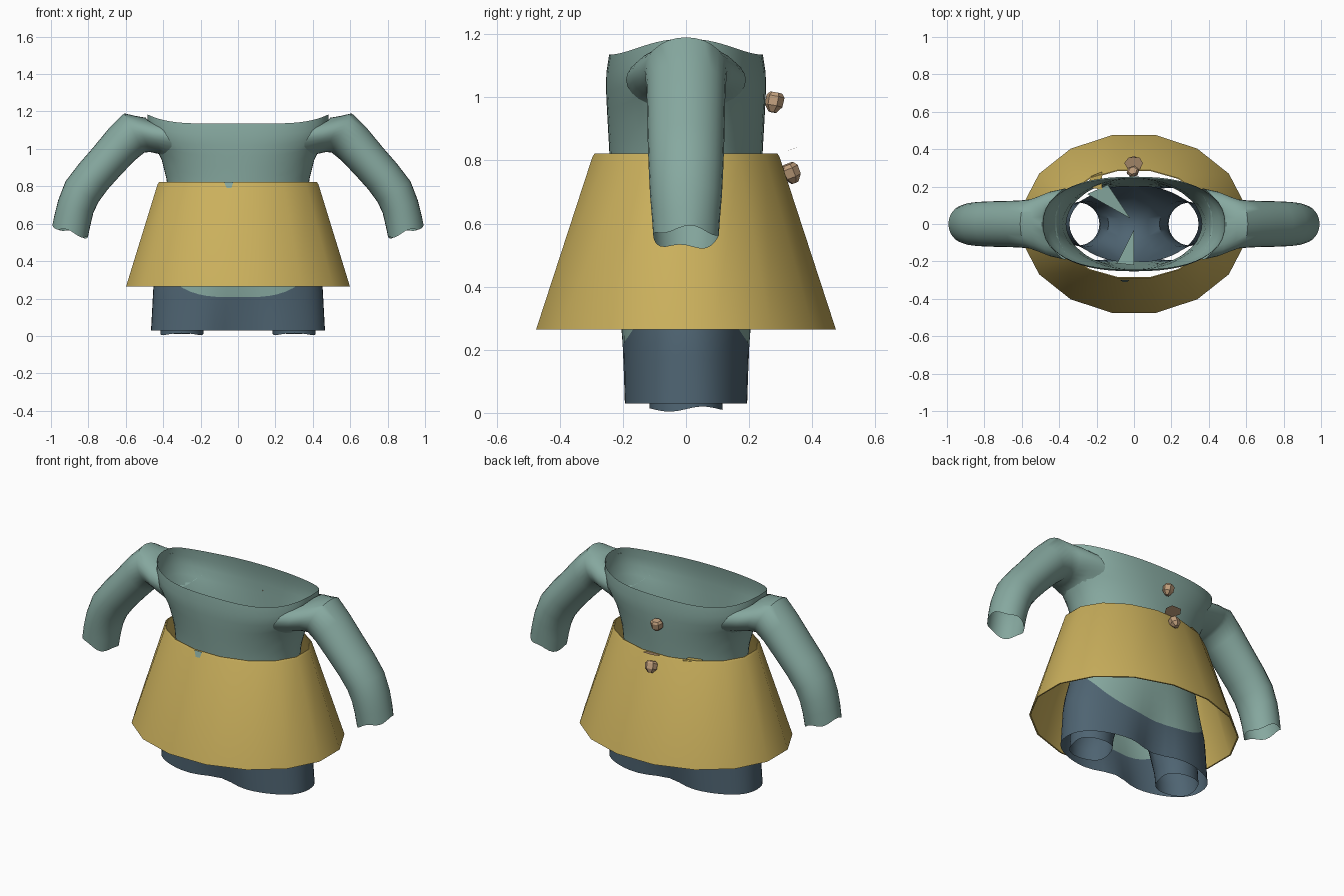
import bpy, bmesh, math
from mathutils import Vector

if "Cube" in bpy.data.objects:
    bpy.data.objects.remove(bpy.data.objects["Cube"])


def material(name, rgb):
    m = bpy.data.materials.new(name)
    m.diffuse_color = (*rgb, 1)
    m.use_nodes = True
    m.node_tree.nodes["Principled BSDF"].inputs["Base Color"].default_value = m.diffuse_color
    return m


TEAL = material("teal cloth", (0.24, 0.395, 0.35))
BLUE = material("dark blue cloth", (0.077, 0.127, 0.168))
GOLD = material("gold cloth", (0.595, 0.435, 0.108))
TAN = material("tan wood", (0.52, 0.34, 0.20))


def make(name, verts, faces, mats, smooth=True):
    me = bpy.data.meshes.new(name)
    me.from_pydata(verts, [], faces)
    for m in mats:
        me.materials.append(m)
    ob = bpy.data.objects.new(name, me)
    bpy.context.collection.objects.link(ob)
    bpy.context.view_layer.objects.active = ob
    ob.select_set(True)
    if smooth:
        bpy.ops.object.shade_smooth_by_angle(angle=math.radians(45))
    ob.select_set(False)
    return ob


def loft(name, rings, mats):
    """Open tube through closed rings of equal length."""
    n = len(rings[0])
    verts = [p for r in rings for p in r]
    faces = [(i * n + j, i * n + (j + 1) % n, (i + 1) * n + (j + 1) % n, (i + 1) * n + j)
             for i in range(len(rings) - 1) for j in range(n)]
    return make(name, verts, faces, mats)


def mirror_x(ob):
    ob.modifiers.new("mirror", 'MIRROR').use_axis[0] = True


def lerp_table(table, z):
    for a, b in zip(table, table[1:]):
        if z <= b[0]:
            t = max(0, (z - a[0]) / (b[0] - a[0]))
            return [u + (v - u) * t for u, v in zip(a[1:], b[1:])]
    return table[-1][1:]


# Tunic: height, half width, half depth, squareness, front dent
SHAPE = [(0.03, 0.465, 0.212, 0.85, 0.28), (0.27, 0.452, 0.218, 0.92, 0.08),
         (0.45, 0.40, 0.225, 0.95, 0.02), (0.62, 0.36, 0.235, 1, 0),
         (0.83, 0.38, 0.243, 1, 0), (0.95, 0.41, 0.25, 0.92, 0),
         (1.06, 0.47, 0.255, 0.82, 0), (1.13, 0.485, 0.245, 0.82, 0),
         (1.20, 0.485, 0.225, 0.82, 0)]
SEG, LOW, HIGH = 56, 5, 16


def spow(v, p):
    return math.copysign(abs(v) ** p, v)


def tunic_point(a, row):
    c, s = math.cos(a), math.sin(a)
    band = 0.207 + 0.2 * abs(c) ** 3     # top of the dark band
    rim = 1.135 + 0.05 * c ** 4          # neckline
    if row <= LOW:
        z = 0.03 + (band - 0.03) * row / LOW
    else:
        z = band + (rim - band) * (row - LOW) / HIGH
    rx, ry, p, dent = lerp_table(SHAPE, z)
    x = rx * spow(c, p)
    y = ry * spow(s, p) * (1 - dent * math.exp(-(x / 0.13) ** 2))
    return (x, y, z)


def tunic_side(y, z):
    """Half width of the tunic at a given depth and height."""
    rx, ry, p, _ = lerp_table(SHAPE, z)
    return rx * max(0, 1 - abs(y / ry) ** (2 / p)) ** (p / 2)


angles = [2 * math.pi * i / SEG for i in range(SEG)]
tunic = loft("tunic", [[tunic_point(a, r) for a in angles] for r in range(LOW + HIGH + 1)],
             [TEAL, BLUE])
for f in tunic.data.polygons:
    f.material_index = 1 if f.index < LOW * SEG else 0

# Trouser halves: half-ellipse waist blending down into a round leg
N = 32


def waist_point(a):
    d = Vector((math.cos(a), math.sin(a)))
    lo, hi = 0.0, 1.0
    for _ in range(30):
        t = (lo + hi) / 2
        x, y = 0.2 + d.x * t, d.y * t
        inside = x > 0 and (x / 0.345) ** 2 + (y / 0.208) ** 2 < 1
        lo, hi = (t, hi) if inside else (lo, t)
    x, y = max(0, 0.2 + d.x * lo), d.y * lo
    # saddle: low at the crotch, high at front, back and sides
    return Vector((x, y, 0.29 + 0.18 * (y / 0.208) ** 2 + 0.6 * x))


def leg_ring(cx, r, z):
    return [Vector((cx + r * math.cos(2 * math.pi * i / N), r * math.sin(2 * math.pi * i / N), z))
            for i in range(N)]


top = [waist_point(2 * math.pi * i / N) for i in range(N)]
thigh = leg_ring(0.258, 0.122, 0.22)
middle = [a.lerp(b, 0.55) + Vector((0, 0, -0.01)) for a, b in zip(top, thigh)]
for p in middle:
    p.x = max(p.x, 0.03)
foot = leg_ring(0.30, 0.115, 0.012)
for p in foot:
    p.z += 0.008 * math.sin(p.y * 30)
mirror_x(loft("trousers", [foot, leg_ring(0.295, 0.117, 0.08), thigh, middle, top], [BLUE]))

# Skirt: sixteen-sided open cone with a thin double wall
skirt_rings = []
for z, rx, ry in [(0.265, 0.61, 0.484), (0.812, 0.438, 0.302), (0.822, 0.430, 0.295),
                  (0.822, 0.425, 0.290), (0.265, 0.602, 0.476), (0.265, 0.61, 0.484)]:
    skirt_rings.append([(rx * math.cos((i + .5) * math.pi / 8), ry * math.sin((i + .5) * math.pi / 8), z)
                        for i in range(16)])
loft("skirt", skirt_rings, [GOLD])

# Sleeve: centre x, z, lean angle of the ring, radius across, radius in depth
SLEEVE = [(0.37, 1.055, 32, 0.115, 0.19), (0.45, 1.07, 24, 0.106, 0.172),
          (0.51, 1.08, 22, 0.104, 0.148),
          (0.555, 1.085, 27, 0.118, 0.131), (0.62, 1.025, 40, 0.11, 0.125),
          (0.70, 0.935, 45, 0.104, 0.123), (0.775, 0.85, 48, 0.103, 0.121),
          (0.835, 0.77, 57, 0.104, 0.118), (0.868, 0.69, 70, 0.1, 0.114),
          (0.885, 0.62, 74, 0.1, 0.108), (0.897, 0.555, 72, 0.1, 0.104)]
rings = []
for k, (cx, cz, lean, r, ry) in enumerate(SLEEVE):
    t = math.radians(lean)
    ring = []
    for i in range(28):
        a = 2 * math.pi * i / 28
        u = r * math.cos(a)
        ragged = 0.009 * math.sin(4 * a + 1) if k == len(SLEEVE) - 1 else 0
        y, z = ry * math.sin(a), cz + u * math.cos(t) + ragged
        # the root of the sleeve lies against the tunic
        x = max(cx + u * math.sin(t), tunic_side(y, z) + 0.002 * k)
        ring.append((x, y, z))
    rings.append(ring)
mirror_x(loft("sleeve", rings, [TEAL]))


# Loose wooden toggles behind the back
def toggle(name, y, z, tilt):
    rings = []
    for h, r in [(-0.033, 0.012), (-0.012, 0.028), (0.018, 0.029), (0.03, 0.02)]:
        rings.append([(1.2 * r * math.cos(i * math.pi / 3), r * math.sin(i * math.pi / 3), h)
                      for i in range(6)])
    verts = [p for r in rings for p in r]
    faces = [(i * 6 + j, i * 6 + (j + 1) % 6, i * 6 + 6 + (j + 1) % 6, i * 6 + 6 + j)
             for i in range(3) for j in range(6)]
    faces += [tuple(range(5, -1, -1)), tuple(range(18, 24))]
    ob = make(name, verts, faces, [TAN], smooth=False)
    ob.location, ob.rotation_euler = (-0.005, y, z), (tilt, 0, 0.3)


toggle("upper_toggle", 0.28, 0.985, -0.2)
toggle("lower_toggle", 0.333, 0.76, 0.4)

# Thin flap at the back and loose cloth scraps inside the waist
make("back_flap", [(-0.03, 0.29, 0.82), (0.03, 0.29, 0.82), (0.048, 0.325, 0.832),
                   (0.03, 0.355, 0.842), (-0.03, 0.355, 0.842), (-0.052, 0.325, 0.832)],
     [(0, 1, 2, 3, 4, 5)], [TAN], smooth=False)
make("waist_scraps", [(-0.25, 0.16, 0.80), (-0.14, 0.21, 0.81), (-0.02, 0.03, 0.80),
                      (0, -0.03, 0.80), (-0.09, -0.21, 0.81), (0, -0.22, 0.81)],
     [(0, 2, 1), (3, 4, 5)], [TEAL], smooth=False)
# Folded corner of the waistband at the back, and a small nick at the front
make("waist_fold", [(-0.25, 0.195, 0.81), (-0.17, 0.185, 0.81), (-0.17, 0.28, 0.818), (-0.23, 0.255, 0.818)],
     [(0, 1, 2, 3)], [GOLD], smooth=False)
make("waist_nick", [(-0.075, -0.299, 0.823), (-0.025, -0.299, 0.823), (-0.035, -0.309, 0.79),
                    (-0.06, -0.309, 0.79)], [(0, 3, 2, 1)], [TEAL], smooth=False)
